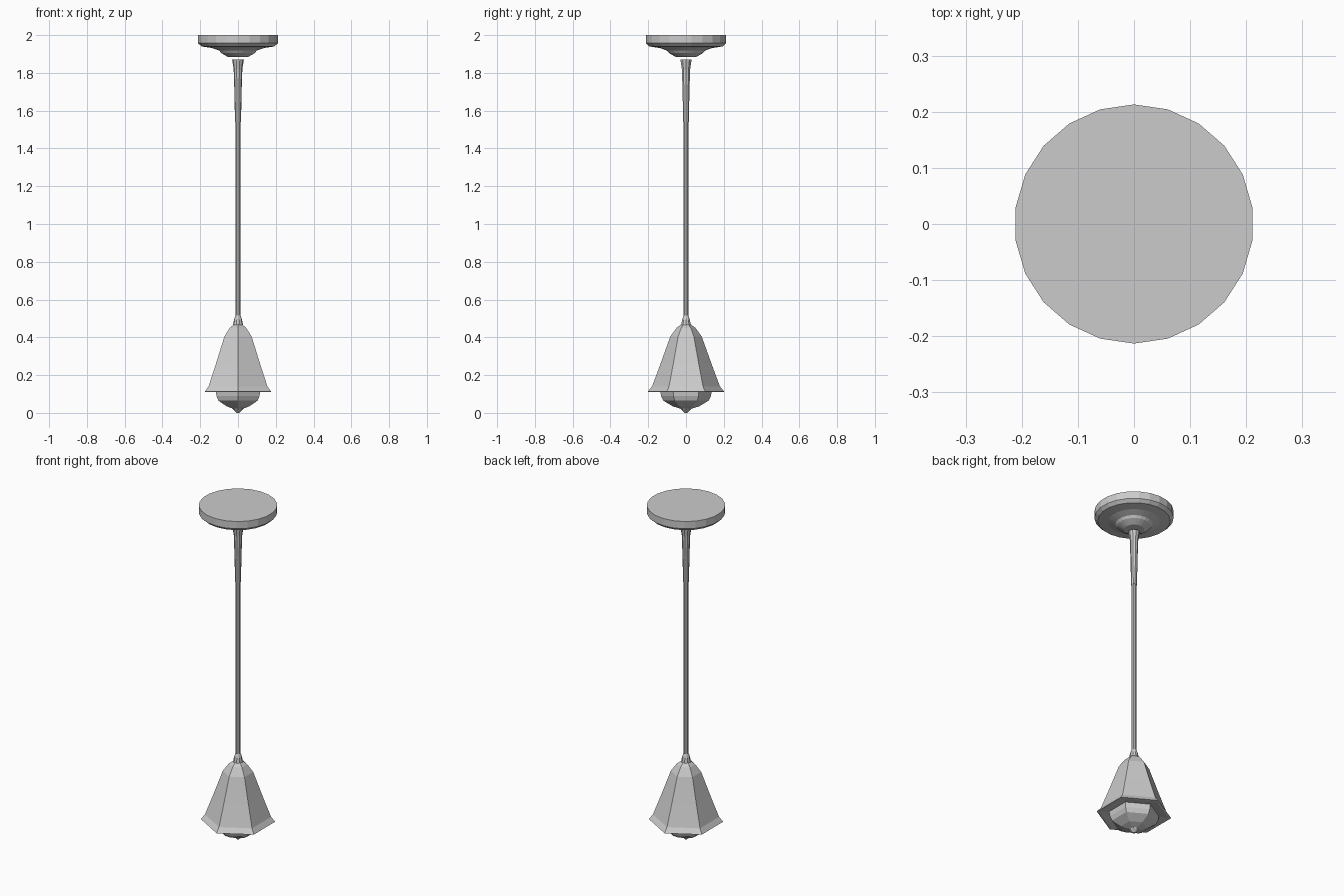
import bpy, bmesh
from math import cos, sin, pi

if "Cube" in bpy.data.objects:
    bpy.data.objects.remove(bpy.data.objects["Cube"])


def lathe(name, profile, sides, start=0.0):
    """Revolve (radius, z) points, listed top to bottom, with capped ends."""
    bm = bmesh.new()
    rings = []
    for r, z in profile:
        rings.append([bm.verts.new((r * cos(start + 2 * pi * i / sides),
                                    r * sin(start + 2 * pi * i / sides), z))
                      for i in range(sides)])
    for a, b in zip(rings, rings[1:]):
        for i in range(sides):
            j = (i + 1) % sides
            bm.faces.new((a[i], b[i], b[j], a[j]))
    bm.faces.new(rings[0])
    bm.faces.new(rings[-1][::-1])
    bmesh.ops.recalc_face_normals(bm, faces=bm.faces)
    mesh = bpy.data.meshes.new(name)
    bm.to_mesh(mesh)
    bm.free()
    obj = bpy.data.objects.new(name, mesh)
    bpy.context.collection.objects.link(obj)
    return obj


# Ceiling plate with stepped underside
lathe("ceiling_plate", [(0.213, 2.0), (0.213, 1.957), (0.195, 1.94),
                        (0.14, 1.932), (0.10, 1.918), (0.09, 1.905),
                        (0.055, 1.885)], 22, pi / 22)

# Flared sleeve at the top of the rod
lathe("rod_sleeve", [(0.031, 1.87), (0.023, 1.82), (0.019, 1.70),
                     (0.016, 1.54)], 10)

# Long hanging rod
lathe("rod", [(0.014, 1.6), (0.014, 0.47)], 10)

# Collar joining rod and shade
lathe("collar", [(0.014, 0.515), (0.021, 0.495), (0.027, 0.465),
                 (0.03, 0.45)], 10)

# Six-sided shade, corners towards front and back, with a flared rim
lathe("shade", [(0.026, 0.468), (0.05, 0.45), (0.083, 0.405), (0.135, 0.26),
                (0.18, 0.14), (0.203, 0.112), (0.19, 0.11), (0.14, 0.118)],
      6, pi / 2)

# Six-sided bowl under the shade
lathe("lower_bowl", [(0.137, 0.122), (0.132, 0.09), (0.12, 0.065),
                     (0.07, 0.035), (0.03, 0.022)], 6, pi / 2)

# Small tip at the bottom
lathe("finial", [(0.032, 0.026), (0.022, 0.014), (0.006, 0.0)], 8)
